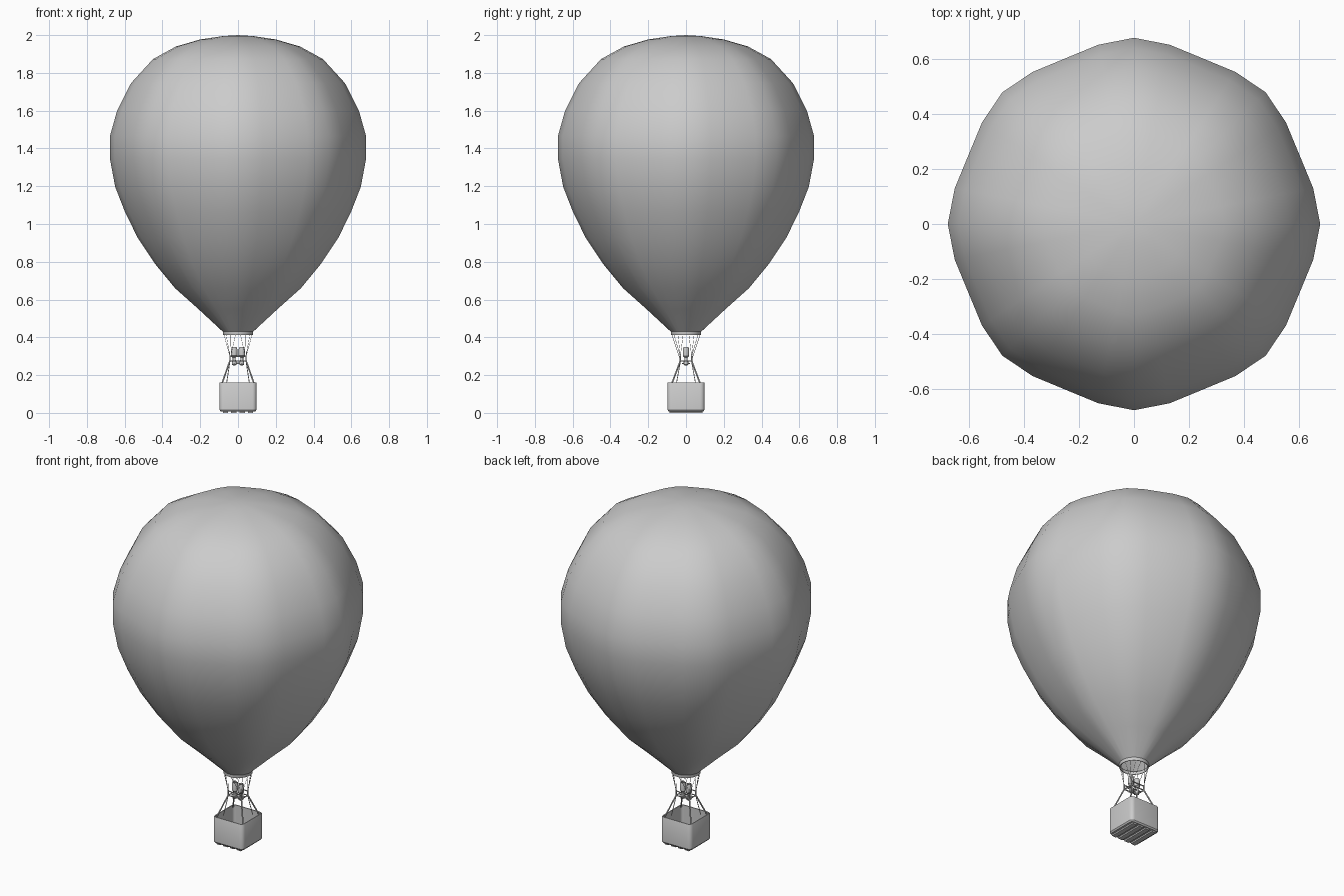
import bpy, bmesh
from math import sin, cos, pi
from mathutils import Vector

if "Cube" in bpy.data.objects:
    bpy.data.objects.remove(bpy.data.objects["Cube"])


def material(name, value):
    m = bpy.data.materials.new(name)
    m.use_nodes = True
    m.diffuse_color = (value, value, value, 1)
    m.node_tree.nodes["Principled BSDF"].inputs["Base Color"].default_value = m.diffuse_color
    return m


grey = material("light_grey", 0.6)


def finish(name, bm, smooth=None):
    bmesh.ops.recalc_face_normals(bm, faces=bm.faces)
    me = bpy.data.meshes.new(name)
    bm.to_mesh(me)
    bm.free()
    ob = bpy.data.objects.new(name, me)
    bpy.context.collection.objects.link(ob)
    me.materials.append(grey)
    if smooth:
        bpy.ops.object.select_all(action='DESELECT')
        ob.select_set(True)
        bpy.context.view_layer.objects.active = ob
        bpy.ops.object.shade_smooth_by_angle(angle=smooth)
    return ob


def lathe(bm, profile, sides, centre=(0, 0), lobe=0.0, closed=False):
    """Revolve (radius, z) points; lobe pulls the radius in between eight ribs."""
    rings = []
    for r, z in profile:
        ring = []
        for i in range(sides):
            a = 2 * pi * i / sides
            k = r * (1 - lobe * min(1, r / 0.2) * (1 - cos(8 * a)) / 2)
            ring.append(bm.verts.new((centre[0] + k * cos(a), centre[1] + k * sin(a), z)))
        rings.append(ring)
    pairs = list(zip(rings, rings[1:])) + ([(rings[-1], rings[0])] if closed else [])
    for a, b in pairs:
        for i in range(sides):
            j = (i + 1) % sides
            bm.faces.new((a[i], a[j], b[j], b[i]))
    return rings


def rod(bm, a, b, radius, sides=6):
    a, b = Vector(a), Vector(b)
    d = b - a
    mat = d.to_track_quat('Z', 'Y').to_matrix().to_4x4()
    mat.translation = (a + b) / 2
    bmesh.ops.create_cone(bm, cap_ends=True, segments=sides, radius1=radius,
                          radius2=radius, depth=d.length, matrix=mat)


# Envelope with eight soft lobes
bm = bmesh.new()
profile = [(0.075, 0.425), (0.21, 0.55), (0.333, 0.66), (0.44, 0.79), (0.53, 0.925),
           (0.598, 1.063), (0.65, 1.196), (0.678, 1.345), (0.678, 1.466), (0.64, 1.6),
           (0.566, 1.746), (0.45, 1.873), (0.328, 1.94), (0.2, 1.977), (0.08, 1.995)]
top = lathe(bm, profile, 32, lobe=0.037)[-1]
crown = bm.verts.new((0, 0, 2))
for i in range(32):
    bm.faces.new((top[i], top[(i + 1) % 32], crown))
finish("envelope", bm, 1.0)

# Mouth ring
bm = bmesh.new()
lathe(bm, [(0.074, 0.412), (0.078, 0.412), (0.08, 0.43), (0.074, 0.43)], 32, closed=True)
finish("mouth_ring", bm, 0.7)

# Basket: rounded open box with an inner wall
half, corner, wall = 0.098, 0.022, 0.007


def rounded(bm, h, r, z):
    pts = []
    for q, (sx, sy) in enumerate([(1, 1), (-1, 1), (-1, -1), (1, -1)]):
        for k in range(5):
            a = (q + k / 4) * pi / 2
            pts.append(bm.verts.new((sx * (h - r) + r * cos(a), sy * (h - r) + r * sin(a), z)))
    return pts


bm = bmesh.new()
loops = [rounded(bm, h, r, z) for h, r, z in [
    (half - 0.006, corner - 0.006, 0.008), (half, corner, 0.016), (half, corner, 0.158),
    (half - 0.002, corner - 0.002, 0.162), (half - wall, corner - wall, 0.162),
    (half - wall, corner - wall, 0.02)]]
for a, b in zip(loops, loops[1:]):
    for i in range(len(a)):
        j = (i + 1) % len(a)
        bm.faces.new((a[i], a[j], b[j], b[i]))
bm.faces.new(loops[0])
bm.faces.new(loops[-1])
finish("basket", bm, 0.6)

# Runners under the basket
bm = bmesh.new()
for i in range(4):
    x = -0.066 + 0.044 * i
    cube = bmesh.ops.create_cube(bm, size=1)["verts"]
    bmesh.ops.scale(bm, vec=(0.028, 0.175, 0.01), verts=cube)
    bmesh.ops.translate(bm, vec=(x, 0, 0.005), verts=cube)
finish("basket_runners", bm)

# Uprights from the basket rim to the burner frame
bm = bmesh.new()
for sx in (-1, 1):
    for sy in (-1, 1):
        rod(bm, (sx * 0.085, sy * 0.075, 0.155), (sx * 0.043, sy * 0.03, 0.275), 0.004, 8)
finish("uprights", bm, 0.8)

# Burner frame with cross bars
bm = bmesh.new()
for s in (-1, 1):
    for z in (0.275, 0.3):
        rod(bm, (-0.046, s * 0.03, z), (0.046, s * 0.03, z), 0.0035)
    rod(bm, (s * 0.043, -0.033, 0.275), (s * 0.043, 0.033, 0.275), 0.0035)
    rod(bm, (-0.043, s * 0.008, 0.275), (0.043, s * 0.008, 0.275), 0.003)
    for sx in (-1, 1):
        rod(bm, (sx * 0.043, s * 0.03, 0.27), (sx * 0.043, s * 0.03, 0.305), 0.0035)
finish("burner_frame", bm, 0.8)

# Twin burners with coil cans and fuel valves
bm = bmesh.new()
for s in (-1, 1):
    lathe(bm, [(0.004, 0.25), (0.012, 0.255), (0.012, 0.272), (0.008, 0.28), (0.008, 0.292),
               (0.016, 0.3), (0.017, 0.335), (0.013, 0.348), (0.01, 0.348), (0.012, 0.31),
               (0.002, 0.305)], 12, centre=(s * 0.02, 0))
    rod(bm, (s * 0.02, -0.02, 0.262), (s * 0.02, 0.02, 0.262), 0.003)
rod(bm, (-0.03, 0, 0.262), (0.03, 0, 0.262), 0.004)
finish("burners", bm, 0.7)

# Fuel hose hanging into the basket
bm = bmesh.new()
for s in (-1, 1):
    rod(bm, (s * 0.043, s * 0.03, 0.27), (s * 0.06, s * 0.05, 0.16), 0.002)
finish("fuel_hoses", bm, 0.8)

# Load lines from the frame to the mouth ring
bm = bmesh.new()
for sx in (-1, 1):
    for sy in (-1, 1):
        for a in (0.2, 0.6, 1.0, 1.4):
            rod(bm, (sx * 0.043, sy * 0.03, 0.3 - 0.02 * (a > 1)),
                (sx * 0.076 * cos(a), sy * 0.076 * sin(a), 0.415), 0.0011, 4)
finish("load_lines", bm)
